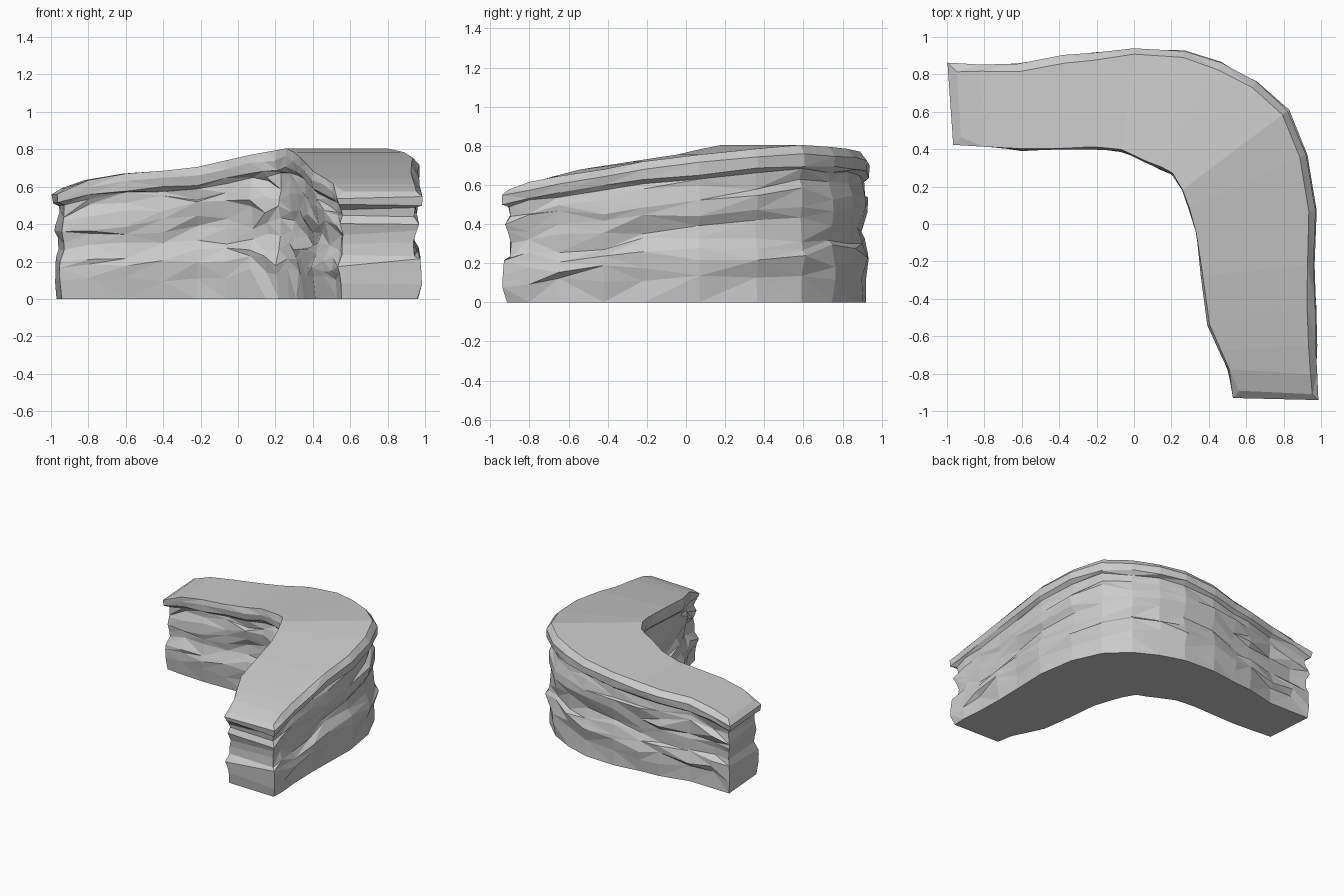
import bpy, bmesh, random
from mathutils import Vector

if "Cube" in bpy.data.objects:
    bpy.data.objects.remove(bpy.data.objects["Cube"])

random.seed(11)

# Stations along the bend: outer x, y, inner x, y, top height
stations = [
    (-1.00, 0.865, -0.97, 0.42, 0.59),
    (-0.82, 0.86, -0.80, 0.405, 0.635),
    (-0.62, 0.86, -0.60, 0.39, 0.67),
    (-0.38, 0.91, -0.40, 0.395, 0.685),
    (-0.22, 0.92, -0.22, 0.395, 0.705),
    (0.00, 0.95, -0.07, 0.385, 0.74),
    (0.27, 0.93, 0.06, 0.325, 0.77),
    (0.47, 0.87, 0.14, 0.29, 0.785),
    (0.66, 0.77, 0.20, 0.265, 0.795),
    (0.83, 0.61, 0.25, 0.18, 0.805),
    (0.93, 0.37, 0.29, 0.08, 0.785),
    (0.98, 0.07, 0.325, -0.05, 0.755),
    (0.97, -0.22, 0.355, -0.28, 0.72),
    (0.975, -0.42, 0.39, -0.54, 0.68),
    (0.98, -0.65, 0.45, -0.68, 0.645),
    (0.985, -0.80, 0.50, -0.78, 0.615),
    (0.995, -0.95, 0.525, -0.935, 0.575),
]
# Rock strata: height fraction, inset from the outline, jitter of inset
strata = [
    (0.00, 0.028, 0.006), (0.17, 0.022, 0.014), (0.26, 0.010, 0.014),
    (0.34, 0.016, 0.014), (0.42, 0.042, 0.014), (0.52, 0.042, 0.018),
    (0.61, 0.028, 0.018), (0.70, 0.020, 0.018), (0.77, 0.038, 0.014),
    (0.84, 0.038, 0.008), (0.87, 0.012, 0.006), (0.94, 0.006, 0.005),
    (1.00, 0.045, 0.006),
]

n = len(stations)
outline = [Vector(s[:2]) for s in stations] + [Vector(s[2:4]) for s in reversed(stations)]
heights = [s[4] for s in stations] + [s[4] for s in reversed(stations)]
count = len(outline)


def outward(i):
    """Mitred outward direction of the outline at point i."""
    a = (outline[i] - outline[i - 1]).normalized()
    b = (outline[(i + 1) % count] - outline[i]).normalized()
    na, nb = Vector((-a.y, a.x)), Vector((-b.y, b.x))
    m = (na + nb).normalized()
    return m / max(0.6, m.dot(na))


bm = bmesh.new()
rings = []
for k, (t, inset, jitter) in enumerate(strata):
    ring = []
    for i, p in enumerate(outline):
        # The top rim is bevelled outside, nearly upright inside
        depth = 0.012 if t == 1 and n < i < count - 1 else inset
        q = p - outward(i) * max(0, depth + random.uniform(-jitter, jitter))
        middle = 0 < k < 9
        z = heights[i] * (t + (random.uniform(-0.04, 0.04) if middle else random.uniform(-0.012, 0.012) if 0 < t < 1 else 0))
        ring.append(bm.verts.new((q.x, q.y, z)))
    rings.append(ring)

# Rock walls, split into facets along varying diagonals
for lo, hi in zip(rings, rings[1:]):
    for i in range(count):
        j = (i + 1) % count
        a, b, c, d = lo[i], hi[i], hi[j], lo[j]
        if i in (n - 1, count - 1):
            bm.faces.new((a, b, c, d))
        elif random.random() < 0.5:
            bm.faces.new((a, b, c))
            bm.faces.new((a, c, d))
        else:
            bm.faces.new((a, b, d))
            bm.faces.new((b, c, d))

# Flat top and base, bridged between the outer and inner rims
for ring in (rings[0], rings[-1]):
    for i in range(n - 1):
        bm.faces.new((ring[i], ring[i + 1], ring[count - 2 - i], ring[count - 1 - i]))

bmesh.ops.recalc_face_normals(bm, faces=bm.faces)
mesh = bpy.data.meshes.new("curved_cliff")
bm.to_mesh(mesh)
bm.free()
bpy.context.collection.objects.link(bpy.data.objects.new("curved_cliff", mesh))
